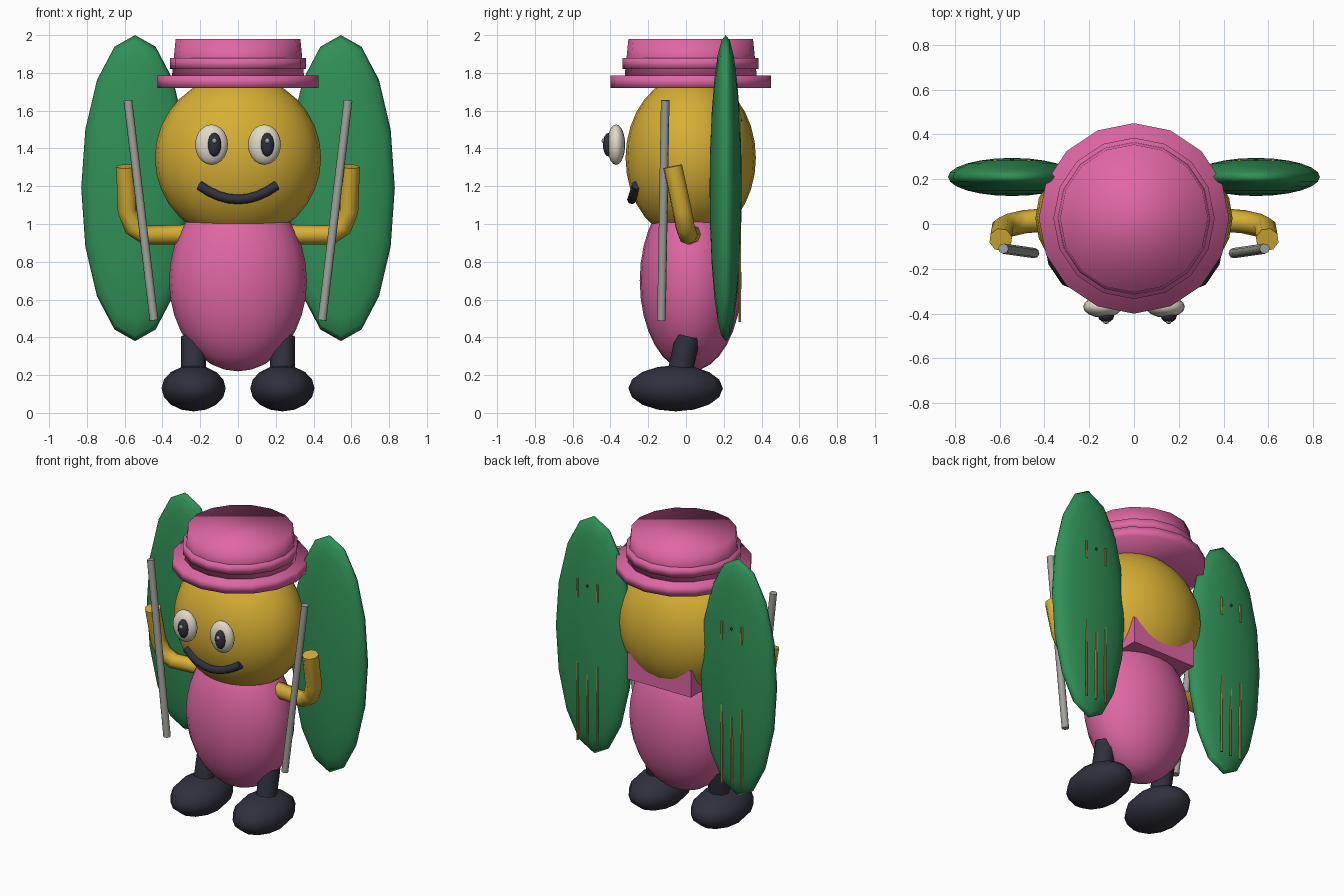
import bpy, bmesh
from mathutils import Matrix, Vector

if "Cube" in bpy.data.objects:
    bpy.data.objects.remove(bpy.data.objects["Cube"])


def material(name, rgb):
    m = bpy.data.materials.new(name)
    m.diffuse_color = (*rgb, 1)
    m.use_nodes = True
    m.node_tree.nodes["Principled BSDF"].inputs["Base Color"].default_value = m.diffuse_color
    return m


PINK = material("pink", (0.74, 0.135, 0.37))
YELLOW = material("yellow", (0.68, 0.43, 0.035))
GREEN = material("green", (0.03, 0.28, 0.095))
NAVY = material("dark navy", (0.03, 0.03, 0.048))
CREAM = material("cream", (0.76, 0.70, 0.58))
GREY = material("grey", (0.36, 0.36, 0.33))
GOLD = material("dull gold", (0.40, 0.31, 0.07))


def finish(name, bm, mat, smooth=True):
    bmesh.ops.recalc_face_normals(bm, faces=bm.faces)
    mesh = bpy.data.meshes.new(name)
    for f in bm.faces:
        f.smooth = smooth
    bm.to_mesh(mesh)
    bm.free()
    mesh.materials.append(mat)
    obj = bpy.data.objects.new(name, mesh)
    bpy.context.collection.objects.link(obj)
    return obj


def ellipsoid(name, center, radii, mat, segs=16, rings=10, pole="Z"):
    bm = bmesh.new()
    bmesh.ops.create_uvsphere(bm, u_segments=segs, v_segments=rings, radius=1)
    if pole == "Y":
        bm.transform(Matrix.Rotation(1.5707963, 4, "X"))
    bm.transform(Matrix.Translation(center) @ Matrix.Diagonal((*radii, 1)))
    return finish(name, bm, mat)


def box(name, low, high, mat):
    bm = bmesh.new()
    bmesh.ops.create_cube(bm, size=1)
    lo, hi = Vector(low), Vector(high)
    bm.transform(Matrix.Translation((lo + hi) / 2) @ Matrix.Diagonal((*(hi - lo), 1)))
    return finish(name, bm, mat, False)


def drum(name, z0, z1, r0, r1, mat, y=0.025, segs=16):
    bm = bmesh.new()
    bmesh.ops.create_cone(bm, cap_ends=True, segments=segs, radius1=r0, radius2=r1, depth=z1 - z0)
    bm.transform(Matrix.Translation((0, y, (z0 + z1) / 2)))
    return finish(name, bm, mat)


def tube(name, points, radius, mat, res=2):
    curve = bpy.data.curves.new(name, "CURVE")
    curve.dimensions = "3D"
    curve.bevel_depth = radius
    curve.bevel_resolution = res
    curve.use_fill_caps = True
    spline = curve.splines.new("POLY")
    spline.points.add(len(points) - 1)
    for p, co in zip(spline.points, points):
        p.co = (*co, 1)
    spline.use_smooth = True
    curve.materials.append(mat)
    obj = bpy.data.objects.new(name, curve)
    bpy.context.collection.objects.link(obj)
    bpy.ops.object.select_all(action="DESELECT")
    obj.select_set(True)
    bpy.context.view_layer.objects.active = obj
    bpy.ops.object.convert(target="MESH")
    bpy.ops.object.shade_smooth_by_angle(angle=1.0)
    return obj


# Body, head and the block at the back of the neck
ellipsoid("body", (0, 0.025, 0.70), (0.365, 0.27, 0.48), PINK, 24, 16)
ellipsoid("head", (0, 0.025, 1.35), (0.44, 0.345, 0.44), YELLOW, 24, 16)
box("neck_block", (-0.24, 0.10, 1.0), (0.24, 0.29, 1.18), PINK)

# Hat: brim, crown and band
drum("hat_brim", 1.72, 1.785, 0.425, 0.425, PINK)
drum("hat_crown", 1.78, 1.98, 0.35, 0.33, PINK)
drum("hat_band", 1.82, 1.88, 0.36, 0.36, PINK)

# Smile
smile = []
for i in range(9):
    t = i / 4 - 1
    smile.append((0.205 * t, -0.287 + 0.024 * t * t, 1.13 + 0.075 * t * t))
tube("mouth", smile, 0.025, NAVY)

for s, side in ((-1, "left"), (1, "right")):
    # Eye; both pupils sit a little toward +x
    x = 0.14 * s
    ellipsoid(f"eye_{side}", (x, -0.37, 1.42), (0.087, 0.048, 0.107), CREAM)
    ellipsoid(f"pupil_{side}", (x + 0.015, -0.41, 1.42), (0.036, 0.03, 0.063), NAVY, 12, 8)
    ellipsoid(f"eye_glint_{side}", (x + 0.015, -0.435, 1.44), (0.014, 0.012, 0.014), GREY, 8, 6)

    # Bent arm and the stick it holds
    arm = [(0.26, 0.03, 0.945), (0.49, 0.01, 0.942), (0.555, -0.005, 0.985),
           (0.587, -0.02, 1.07), (0.595, -0.07, 1.305)]
    tube(f"arm_{side}", [(s * a, b, c) for a, b, c in arm], 0.052, YELLOW)
    tube(f"stick_{side}", [(s * 0.583, -0.11, 1.655), (s * 0.445, -0.13, 0.49)], 0.023, GREY)

    # Leg and foot
    tube(f"leg_{side}", [(s * 0.235, -0.05, 0.13), (s * 0.235, 0.01, 0.405)], 0.066, NAVY)
    ellipsoid(f"foot_{side}", (s * 0.235, -0.055, 0.13), (0.17, 0.25, 0.122), NAVY, 12, 8)

    # Wing with thin bars on its back
    w = 0.545 * s
    ellipsoid(f"wing_{side}", (w, 0.21, 1.19), (0.285, 0.085, 0.81), GREEN, 16, 12, "Y")
    for i in (-1, 0, 1):
        bx = w + 0.075 * i
        tube(f"wing_long_bar_{side}_{i + 2}", [(bx, 0.284, 0.48), (bx, 0.284, 1.02)], 0.008, GOLD, 1)
        if i:
            tube(f"wing_short_bar_{side}_{i + 2}", [(bx, 0.284, 1.46), (bx, 0.284, 1.58)], 0.008, GOLD, 1)
    ellipsoid(f"wing_dot_{side}", (w, 0.288, 1.55), (0.009, 0.008, 0.009), NAVY, 8, 6)
